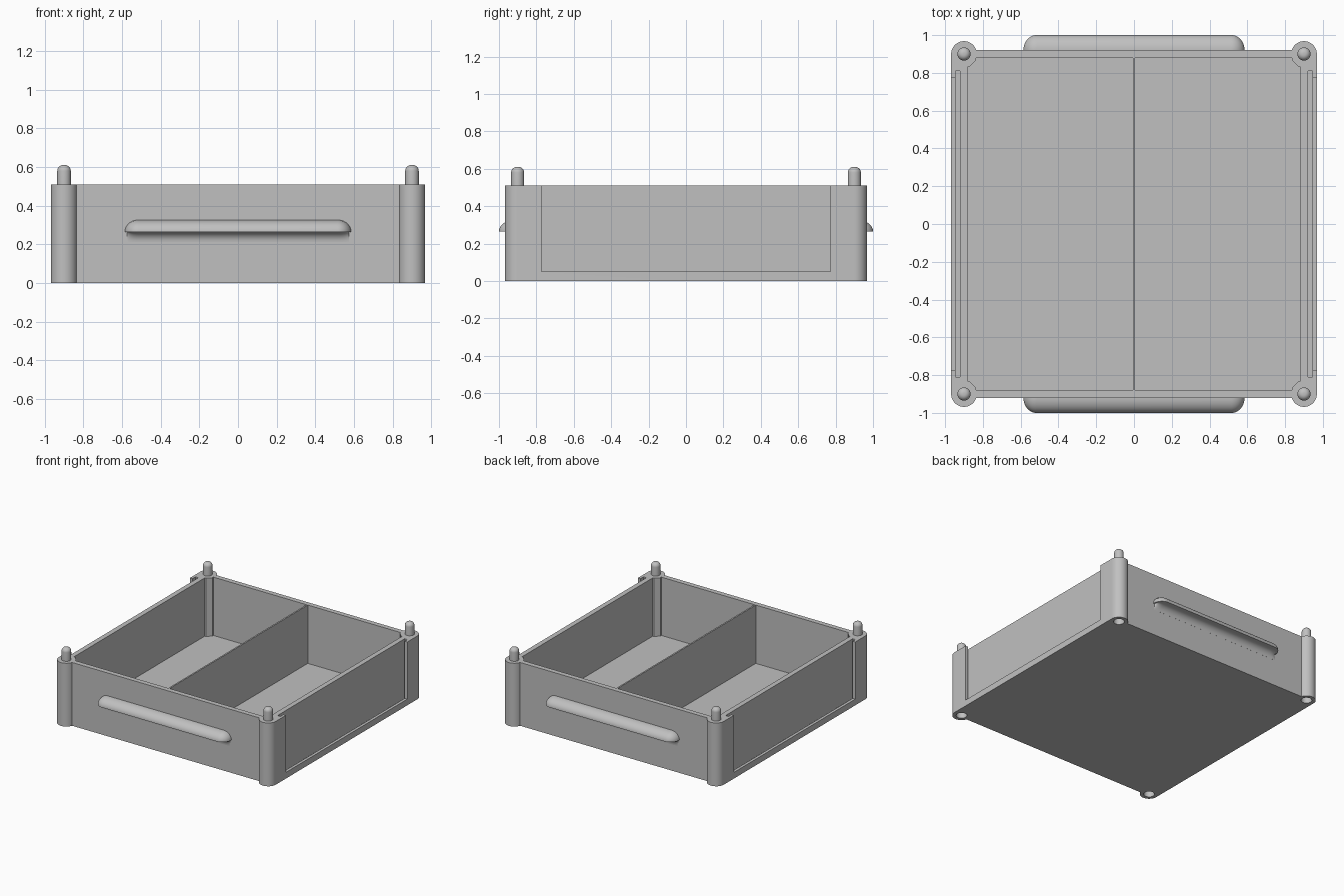
import bpy, bmesh
from math import sin, cos, pi, asin, radians

cube = bpy.data.objects.get("Cube")
if cube:
    bpy.data.objects.remove(cube, do_unlink=True)

grey = bpy.data.materials.new("light_grey")
grey.use_nodes = True
grey.diffuse_color = (0.53, 0.53, 0.53, 1)
grey.node_tree.nodes["Principled BSDF"].inputs["Base Color"].default_value = (0.53, 0.53, 0.53, 1)

HEIGHT, SIDE, FRONT = 0.51, 0.968, 0.92
POST, POST_R = 0.9, 0.068
PEG_R = 0.035
CORNERS = [(sx, sy) for sx in (1, -1) for sy in (1, -1)]


def loft(name, rings):
    """Skin a stack of equal-length rings and cap both ends."""
    bm = bmesh.new()
    loops = [[bm.verts.new(p) for p in ring] for ring in rings]
    n = len(loops[0])
    for a, b in zip(loops, loops[1:]):
        for i in range(n):
            j = (i + 1) % n
            bm.faces.new((a[i], a[j], b[j], b[i]))
    bm.faces.new(loops[0][::-1])
    bm.faces.new(loops[-1])
    bmesh.ops.recalc_face_normals(bm, faces=bm.faces)
    mesh = bpy.data.meshes.new(name)
    bm.to_mesh(mesh)
    bm.free()
    mesh.materials.append(grey)
    ob = bpy.data.objects.new(name, mesh)
    bpy.context.collection.objects.link(ob)
    return ob


def prism(name, outline, z0, z1):
    return loft(name, [[(x, y, z) for x, y in outline] for z in (z0, z1)])


def block(name, x0, x1, half_y, z0, z1):
    return prism(name, [(x0, -half_y), (x1, -half_y), (x1, half_y), (x0, half_y)], z0, z1)


def circle(cx, cy, r, n=32):
    return [(cx + r * cos(2 * pi * i / n), cy + r * sin(2 * pi * i / n)) for i in range(n)]


def select(ob):
    bpy.ops.object.select_all(action='DESELECT')
    ob.select_set(True)
    bpy.context.view_layer.objects.active = ob


def smooth(ob):
    select(ob)
    bpy.ops.object.shade_smooth_by_angle(angle=radians(30))


def cut(ob, cutter):
    cutter.hide_render = True
    mod = ob.modifiers.new("cut", 'BOOLEAN')
    mod.operation, mod.solver, mod.object = 'DIFFERENCE', 'EXACT', cutter
    select(ob)
    bpy.ops.object.modifier_apply(modifier=mod.name)
    bpy.data.objects.remove(cutter, do_unlink=True)


# Tray body with round corner posts
end = pi - asin((FRONT - POST) / POST_R)
arc = [(POST + POST_R * cos(end * i / 24), POST + POST_R * sin(end * i / 24)) for i in range(25)]
half = arc + [(-x, y) for x, y in reversed(arc)]
body = prism("tray_body", half + [(x, -y) for x, y in reversed(half)], 0, HEIGHT)

# Two compartments with thickened outer corners and a thin divider between
corner = [(0.88, 0.833), (0.87, 0.833), (0.836, 0.867), (0.836, 0.88)]
cavity = [(0.006, -0.88)] + [(x, -y) for x, y in reversed(corner)] + corner + [(0.006, 0.88)]
for s in (1, -1):
    cut(body, prism("compartment_cutter", [(s * x, y) for x, y in cavity], 0.04, 0.7))
    # Stepped slide-in panel slot, open at the top
    cut(body, block("slot_cutter", s * 0.92, s * 0.945, 0.81, 0.03, 0.7))
    cut(body, block("opening_cutter", s * 0.935, s * 1.1, 0.773, 0.05, 0.8))

# Stacking sockets under the posts
for sx, sy in CORNERS:
    cut(body, prism("socket_cutter", circle(sx * POST, sy * POST, 0.04), -0.1, 0.11))
smooth(body)

# Stacking pegs with rounded tips
tip = 0.03
for sx, sy in CORNERS:
    levels = [(PEG_R, HEIGHT - 0.01)]
    for i in range(9):
        t = pi / 2 * i / 8
        levels.append((PEG_R - tip + tip * cos(t), 0.61 - tip + tip * sin(t)))
    peg = loft("peg_" + ("left" if sx > 0 else "right") + ("_back" if sy > 0 else "_front"),
               [[(x, y, z) for x, y in circle(sx * POST, sy * POST, r)] for r, z in levels])
    smooth(peg)


# Handle ledges: quarter-round top, flat lip, hollow fillet underneath
def handle_ring(side, a, depth, z):
    right = [(0.515 + a, -0.02)]
    right += [(0.515 + a * cos(pi / 2 * i / 10), depth * sin(pi / 2 * i / 10)) for i in range(11)]
    pts = right + [(-x, y) for x, y in reversed(right)]
    return [(x, side * (FRONT + y), z) for x, y in pts]


for side, label in ((-1, "front"), (1, "back")):
    steps = [pi / 2 * i / 10 for i in range(11)]
    rings = [handle_ring(side, 0.06, 0.0005 + 0.05 * (1 - sin(t)), 0.212 + 0.052 * cos(t))
             for t in reversed(steps)]
    rings += [handle_ring(side, 0.07 * cos(t) + 0.0005, 0.08 * cos(t) + 0.0005, 0.264 + 0.062 * sin(t))
              for t in steps]
    smooth(loft(label + "_handle", rings))
